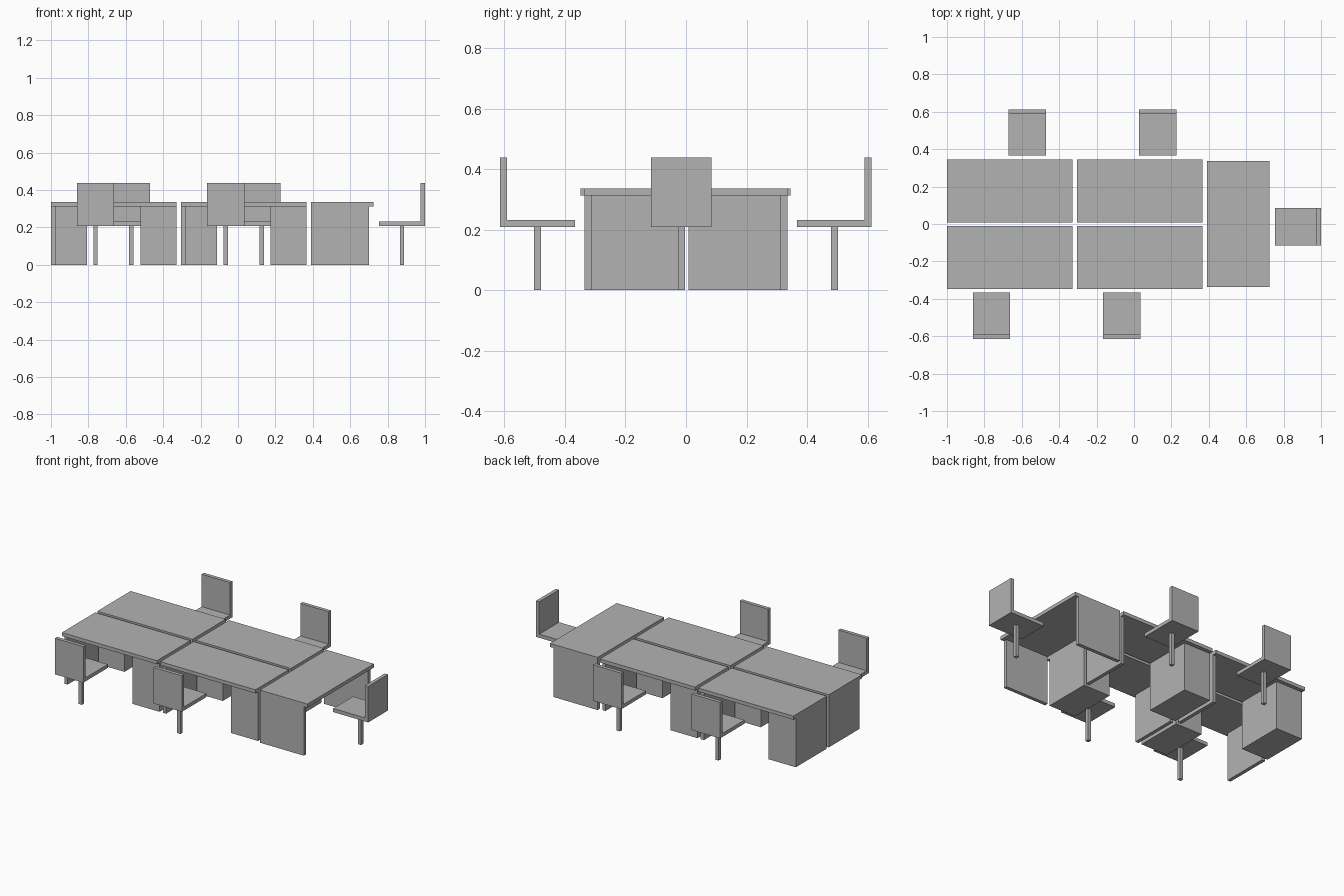
import bpy
import bmesh
from math import pi
from mathutils import Matrix, Vector

cube = bpy.data.objects.get("Cube")
if cube:
    bpy.data.objects.remove(cube, do_unlink=True)

grey = bpy.data.materials.new("plain_grey")
grey.use_nodes = True
grey.diffuse_color = (0.45, 0.45, 0.45, 1)
grey.node_tree.nodes["Principled BSDF"].inputs["Base Color"].default_value = (0.45, 0.45, 0.45, 1)

T = 0.023                       # board thickness
LENGTH, DEPTH = 0.672, 0.336    # desk top
OVERHANG = 0.025
DESK_H = 0.336
PEDESTAL_W = 0.192
SEAT_W, SEAT_D, SEAT_Z, CHAIR_H = 0.2, 0.247, 0.208, 0.438


def board(name, lo, hi, place):
    """Box between two corners, moved by the placement matrix."""
    lo, hi = Vector(lo), Vector(hi)
    bm = bmesh.new()
    bmesh.ops.create_cube(bm, size=1)
    bmesh.ops.scale(bm, vec=hi - lo, verts=bm.verts)
    bmesh.ops.translate(bm, vec=(lo + hi) / 2, verts=bm.verts)
    mesh = bpy.data.meshes.new(name)
    bm.to_mesh(mesh)
    bm.free()
    mesh.materials.append(grey)
    obj = bpy.data.objects.new(name, mesh)
    obj.matrix_world = place
    bpy.context.collection.objects.link(obj)


def at(x, y, angle):
    return Matrix.Translation((x, y, 0)) @ Matrix.Rotation(angle, 4, 'Z')


def desk(name, place, pedestal=True):
    """Desk whose user sits on the local -y side."""
    x, y, under = LENGTH / 2, DEPTH / 2, DESK_H - T
    front = -y + OVERHANG
    support = PEDESTAL_W if pedestal else T
    board(name + "_top", (-x, -y, under), (x, y, DESK_H), place)
    board(name + "_side_panel", (-x, front, 0), (-x + T, y, under), place)
    board(name + ("_pedestal" if pedestal else "_end_panel"),
          (x - support, front, 0), (x, y, under), place)


def chair(name, place):
    """Chair with its backrest on the local -y side."""
    x, y = SEAT_W / 2, SEAT_D / 2
    board(name + "_seat", (-x, -y + T, SEAT_Z), (x, y, SEAT_Z + T), place)
    board(name + "_backrest", (-x, -y, SEAT_Z), (x, -y + T, CHAIR_H), place)
    board(name + "_leg", (-T / 2, -T / 2, 0), (T / 2, T / 2, SEAT_Z), place)


# Two pairs of facing desks, the back ones turned around
for side, x in (("right", -0.664), ("left", 0.031)):
    desk("front_" + side + "_desk", at(x, -0.18, 0))
    desk("back_" + side + "_desk", at(x, 0.177, pi))

# Crosswise desk at the end of the row
desk("end_desk", at(0.557, 0, pi / 2), pedestal=False)

# Chairs
for side, front_x, back_x in (("right", -0.762, -0.57), ("left", -0.066, 0.127)):
    chair("front_" + side + "_chair", at(front_x, -0.491, 0))
    chair("back_" + side + "_chair", at(back_x, 0.49, pi))
chair("end_chair", at(0.8765, -0.015, pi / 2))
